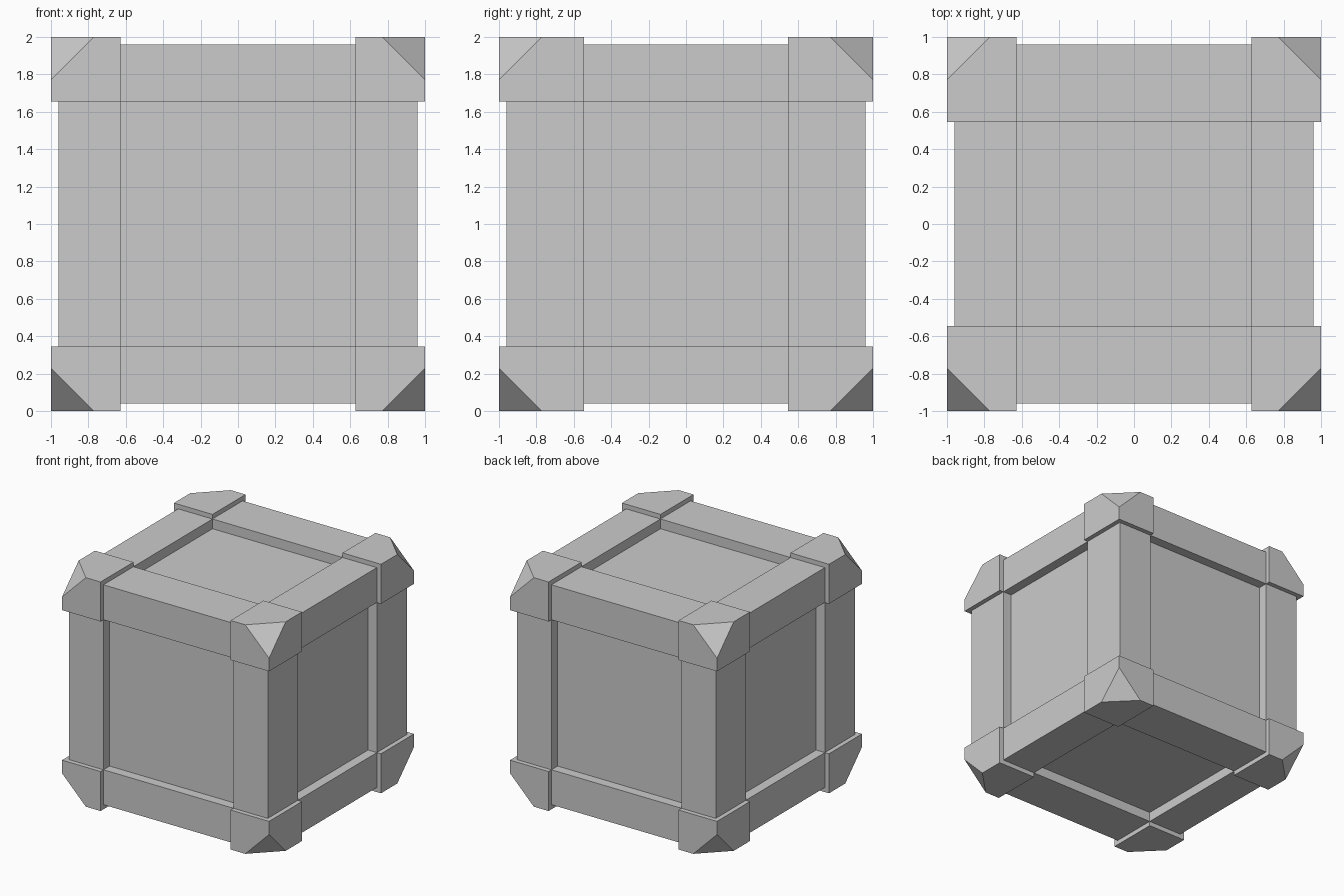
import bpy, bmesh
from mathutils import Vector

if "Cube" in bpy.data.objects:
    bpy.data.objects.remove(bpy.data.objects["Cube"])

INNER = (0.628, 0.545, 0.655)   # inner edge of the frame along x, y, z
BEAM, PANEL, CUT = 0.96, 0.875, 0.77


def place(axis, a, b, c):
    """Point with a along axis, b and c along the two following axes."""
    p = [0, 0, 0]
    p[axis], p[(axis + 1) % 3], p[(axis + 2) % 3] = a, b, c
    return Vector(p)


def add_face(bm, pts, outward):
    f = bm.faces.new([bm.verts.new(p) for p in pts])
    f.normal_update()
    if f.normal.dot(outward) < 0:
        f.normal_flip()


def finish(name, bm, mirror):
    bmesh.ops.remove_doubles(bm, verts=bm.verts[:], dist=1e-4)
    me = bpy.data.meshes.new(name)
    bm.to_mesh(me)
    bm.free()
    ob = bpy.data.objects.new(name, me)
    bpy.context.collection.objects.link(ob)
    ob.location.z = 1
    mod = ob.modifiers.new("mirror", 'MIRROR')
    mod.use_axis = mirror


corner = bmesh.new()
for i in range(3):
    ia, ib, ic = INNER[i], INNER[(i + 1) % 3], INNER[(i + 2) % 3]
    name = "xyz"[i]

    # Recessed panel facing along this axis
    bm = bmesh.new()
    add_face(bm, [place(i, PANEL, s * ib, t * ic)
                  for s, t in ((-1, -1), (1, -1), (1, 1), (-1, 1))], place(i, 1, 0, 0))
    finish("panel_" + name, bm, [k == i for k in range(3)])

    # Edge beam running along this axis: exposed profile swept between corners
    bm = bmesh.new()
    profile = [(ib, PANEL), (ib, BEAM), (BEAM, BEAM), (BEAM, ic), (PANEL, ic)]
    sides = [(-1, 0), (0, 1), (1, 0), (0, -1)]
    for p, q, n in zip(profile, profile[1:], sides):
        add_face(bm, [place(i, -ia, *p), place(i, ia, *p),
                      place(i, ia, *q), place(i, -ia, *q)], place(i, 0, *n))
    finish("beam_" + name, bm, [k != i for k in range(3)])

    # Corner block: outer face with its clipped tip, and the step down to the beam
    add_face(corner, [place(i, 1, *p) for p in
                      ((ib, ic), (1, ic), (1, CUT), (CUT, 1), (ib, 1))], place(i, 1, 0, 0))
    add_face(corner, [place(i, ia, *p) for p in
                      ((ib, BEAM), (ib, 1), (1, 1), (1, ic), (BEAM, ic), (BEAM, BEAM))],
             place(i, -1, 0, 0))
    # Small walls of the block standing above the beams and panels
# Clipped tip
add_face(corner, [place(i, CUT, 1, 1) for i in range(3)], Vector((1, 1, 1)))
finish("corner_blocks", corner, [True] * 3)
